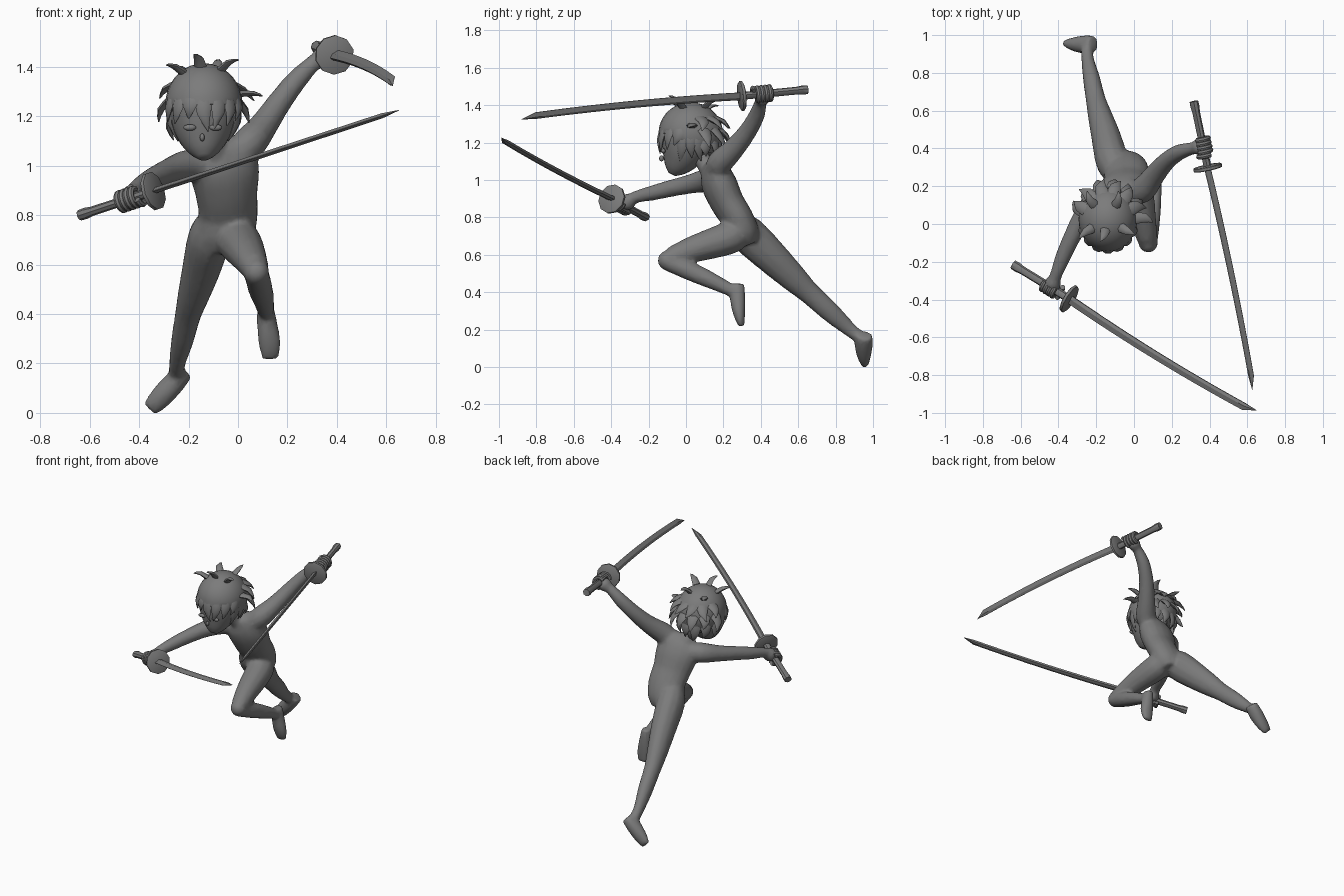
import bpy, bmesh, math, random
from mathutils import Vector, Matrix

random.seed(4)
if "Cube" in bpy.data.objects:
    bpy.data.objects.remove(bpy.data.objects["Cube"])

grey = bpy.data.materials.new("plain grey")
grey.use_nodes = True
grey.diffuse_color = (0.2, 0.2, 0.2, 1)
grey.node_tree.nodes["Principled BSDF"].inputs["Base Color"].default_value = (0.2, 0.2, 0.2, 1)


def finish(bm, name, angle=40):
    bmesh.ops.recalc_face_normals(bm, faces=bm.faces)
    mesh = bpy.data.meshes.new(name)
    bm.to_mesh(mesh)
    bm.free()
    mesh.materials.append(grey)
    ob = bpy.data.objects.new(name, mesh)
    bpy.context.scene.collection.objects.link(ob)
    bpy.ops.object.select_all(action='DESELECT')
    ob.select_set(True)
    bpy.context.view_layer.objects.active = ob
    bpy.ops.object.shade_smooth_by_angle(angle=math.radians(angle))
    return ob


def resample(pts, steps):
    """Catmull-Rom through points that carry their radii."""
    p = [Vector(q) for q in pts]
    p = [p[0]] + p + [p[-1]]
    out = []
    for a, b, c, d in zip(p, p[1:], p[2:], p[3:]):
        for i in range(steps):
            t = i / steps
            out.append(0.5 * (2 * b + (c - a) * t + (2 * a - 5 * b + 4 * c - d) * t * t
                              + (3 * b - a - 3 * c + d) * t ** 3))
    return out + [p[-1]]


def tube(bm, pts, side=(1, 0, 0), sides=12, steps=3):
    """Loft elliptical rings; each point is x, y, z, side radius, other radius."""
    rows = resample([tuple(q) + (q[-1],) * (5 - len(q)) for q in pts], steps)
    centres = [Vector(r[:3]) for r in rows]
    rings = []
    for i, r in enumerate(rows):
        t = (centres[min(i + 1, len(rows) - 1)] - centres[max(i - 1, 0)]).normalized()
        u = Vector(side)
        u = (u - t * u.dot(t)).normalized()
        v = t.cross(u)
        ring = []
        for k in range(sides):
            a = math.tau * k / sides
            ring.append(bm.verts.new(centres[i] + u * r[3] * math.cos(a) + v * r[4] * math.sin(a)))
        rings.append(ring)
    for a, b in zip(rings, rings[1:]):
        for k in range(sides):
            m = (k + 1) % sides
            bm.faces.new((a[k], a[m], b[m], b[k]))
    bm.faces.new(rings[0])
    bm.faces.new(rings[-1])


def ball(bm, centre, radii, seg=16):
    m = Matrix.Translation(centre) @ Matrix.Diagonal((*radii, 1))
    return bmesh.ops.create_uvsphere(bm, u_segments=seg, v_segments=seg * 3 // 4, radius=1, matrix=m)["verts"]


# Swords: handle end, tip and the direction of the blunt back
SWORDS = {
    "right": (Vector((-.64, -.215, .80)), Vector((.645, -1.0, 1.223)), Vector((.48, .86, .16))),
    "left": (Vector((.317, .65, 1.483)), Vector((.635, -.878, 1.335)), Vector((-.6, -.1, -.8))),
}
WRISTS = {"right": Vector((-.41, -.27, .91)), "left": Vector((.31, .40, 1.41))}


def frame(which):
    end, tip, back = SWORDS[which]
    d = (tip - end).normalized()
    s = (back - d * back.dot(d)).normalized()
    return end, d, s, d.cross(s), (tip - end).length


def make_sword(which):
    end, d, s, n, length = frame(which)
    at = lambda t, r, q: (*(end + d * t), r, q)
    bm = bmesh.new()
    tube(bm, [at(0, .025, .022), at(.03, .026, .023), at(.06, .022, .019), at(.36, .022, .019)], s, 8, 1)
    finish(bm, which + "_sword_handle")
    bm = bmesh.new()
    tube(bm, [at(.35, .072, .072), at(.354, .08, .08), at(.368, .08, .08), at(.372, .072, .072)], s, 10, 1)
    finish(bm, which + "_sword_guard")

    # Curved blade with a thick back, a ridge and a thin cutting edge
    bm = bmesh.new()
    section = [(.022, .008), (.004, .012), (-.024, .001), (-.024, -.001), (.004, -.012), (.022, -.008)]
    rings, count = [], 16
    start = .36
    for i in range(count + 1):
        f = i / count
        taper = 1 - .15 * f
        bow = -.065 * f * (1 - f)
        ring = []
        for w, h in section:
            w, h = w * taper, h * taper
            if i == count:
                w, h = .014, h * .1
            ring.append(bm.verts.new(end + d * (start + (length - start) * f) + s * (w + bow) + n * h))
        rings.append(ring)
    for a, b in zip(rings, rings[1:]):
        for k in range(6):
            m = (k + 1) % 6
            bm.faces.new((a[k], a[m], b[m], b[k]))
    bm.faces.new(rings[0])
    bm.faces.new(rings[-1])
    finish(bm, which + "_sword_blade", 25)


def make_fingers(which):
    end, d, s, n, length = frame(which)
    grip = end + d * .245
    out = grip - WRISTS[which]
    out = (out - d * out.dot(d)).normalized()
    across = d.cross(out)
    bm = bmesh.new()
    for i in range(5):
        thumb = i == 4
        turn = -1 if thumb else 1
        c = end + d * (.207 + .022 * i)
        arc = []
        for k in range(6):
            a = turn * math.radians(-140 + k * (28 if thumb else 48))
            arc.append((*(c + out * .034 * math.cos(a) + across * .036 * math.sin(a)), .014, .014))
        tube(bm, arc, d, 8, 2)
    finish(bm, which + "_fingers")
    return grip - out * .03


for which in SWORDS:
    make_sword(which)
palms = {which: make_fingers(which) for which in SWORDS}

# Body: torso, neck, limbs and feet fused into one skin
bm = bmesh.new()
tube(bm, [(-.08, .12, 1.08, .065, .05), (-.065, .15, 1.04, .13, .08), (-.053, .18, .97, .142, .095),
          (-.045, .22, .88, .126, .09), (-.04, .27, .80, .122, .087),
          (-.055, .30, .72, .12, .09), (-.065, .32, .66, .09, .07)], (1, .1, .2), 16)
tube(bm, [(-.08, .14, 1.03, .06), (-.10, .10, 1.09, .047), (-.12, .05, 1.16, .047)])
# Arms
tube(bm, [(-.02, .16, 1.03, .06), (.045, .18, 1.09, .07), (.105, .255, 1.165, .058), (.17, .33, 1.26, .049),
          (.24, .38, 1.35, .043), (.31, .40, 1.42, .033), (*palms["left"], .036)], (0, 0, 1))
tube(bm, [(-.13, .15, 1.0, .06), (-.205, .12, 1.0, .066), (-.275, .03, .98, .053), (-.333, -.08, .955, .046),
          (-.378, -.18, .93, .041), (-.413, -.27, .908, .033), (*palms["right"], .036)], (0, 0, 1))
for p in palms.values():
    ball(bm, p, (.045, .045, .045), 12)
# Bent left leg and its foot
tube(bm, [(-.01, .29, .74, .07), (0, .25, .70, .088), (.02, .17, .67, .085), (.045, .04, .63, .072),
          (.07, -.08, .585, .056)])
ball(bm, (.075, -.10, .57), (.053, .053, .053), 12)
tube(bm, [(.075, -.10, .565, .05), (.09, .04, .505, .051), (.105, .16, .45, .042), (.115, .26, .40, .032)])
tube(bm, [(.11, .275, .445, .032, .038), (.118, .277, .36, .042, .042),
          (.128, .285, .28, .046, .032), (.13, .298, .218, .034, .016)])
# Trailing right leg and its foot
tube(bm, [(-.09, .27, .78, .07), (-.115, .33, .71, .088, .1), (-.145, .45, .595, .08, .092),
          (-.182, .58, .47, .064, .074), (-.203, .66, .395, .053, .06),
          (-.225, .77, .295, .046, .055), (-.245, .87, .205, .034, .04), (-.25, .94, .15, .033)])
tube(bm, [(-.215, .955, .17, .038, .044), (-.26, .95, .12, .046, .05),
          (-.315, .952, .06, .046, .038), (-.358, .957, .015, .034, .02)], (.7, 0, -.7))
body = finish(bm, "body")
fuse = body.modifiers.new("fuse", 'REMESH')
fuse.mode = 'VOXEL'
fuse.voxel_size = .011
fuse.use_smooth_shade = True
relax = body.modifiers.new("relax", 'SMOOTH')
relax.factor = .5
relax.iterations = 6
simplify = body.modifiers.new("simplify", 'DECIMATE')
simplify.ratio = .25

# Head with pointed chin, nose and eyes
bm = bmesh.new()
tube(bm, [(-.137, -.075, 1.03, .022, .02), (-.138, -.06, 1.06, .062, .06), (-.14, -.03, 1.12, .108, .105),
          (-.14, 0, 1.2, .138, .14), (-.14, .02, 1.28, .145, .15), (-.14, .025, 1.36, .11, .12)], (1, 0, 0), 20)
ball(bm, (-.145, -.131, 1.115), (.010, .013, .016), 8)
finish(bm, "head", 60)
for label, x in (("left", -.09), ("right", -.195)):
    bm = bmesh.new()
    ball(bm, (x, -.121, 1.155), (.026, .012, .013), 12)
    finish(bm, label + "_eye", 60)

# Hair cap tucks inward below a line sloping from brow to nape
CENTRE, SIZE = Vector((-.138, .025, 1.25)), Vector((.156, .172, .165))
bm = bmesh.new()
for v in ball(bm, CENTRE, SIZE, 24):
    if v.co.z < 1.18 - .45 * v.co.y:
        v.co = CENTRE + (v.co - CENTRE) * .8
finish(bm, "hair_cap", 60)


def lock(bm, azimuth, height, length, lift, width=.04, sink=.02):
    """Flat tapering tuft; azimuth 0 is the front, lift raises it off the scalp."""
    a, e = math.radians(azimuth), math.radians(height)
    unit = Vector((math.sin(a) * math.cos(e), -math.cos(a) * math.cos(e), math.sin(e)))
    base = CENTRE + Vector(u * r for u, r in zip(unit, SIZE))
    down = Vector((math.sin(a) * math.sin(e), -math.cos(a) * math.sin(e), -math.cos(e)))
    side = unit.cross(down)
    l = math.radians(lift)
    way = down * math.cos(l) + unit * math.sin(l)
    mid = base + way * length * .5 + unit * .005
    tip = base + way * length + side * random.uniform(-.03, .03)
    tube(bm, [(*(base - unit * sink), width, .016), (*mid, width * .7, .012), (*tip, .002, .002)], side, 6, 2)


bm = bmesh.new()
for i in range(7):                       # fringe over the brow
    lock(bm, -66 + i * 22, 12, random.uniform(.09, .15), -14)
for az in (-100, -80, 72, 90, 106):      # sides in front of the ears
    lock(bm, az, -2, random.uniform(.12, .16), -16)
for row, (height, lift) in enumerate(((35, 10), (10, 16), (-15, 4))):
    for i in range(6):                   # layered tufts at the back
        lock(bm, 112 + i * 27 + row * 4, height, random.uniform(.08, .12), lift)
lock(bm, 178, -35, .11, 5, .03)          # nape
for az, height, length in ((-62, 58, .10), (-15, 75, .09), (60, 65, .10), (150, 65, .09), (225, 55, .09)):
    lock(bm, az, height, length, 42, .03, .045)   # loose tufts on the crown
lock(bm, 92, 18, .09, 60, .035, .04)
finish(bm, "hair_tufts", 50)
